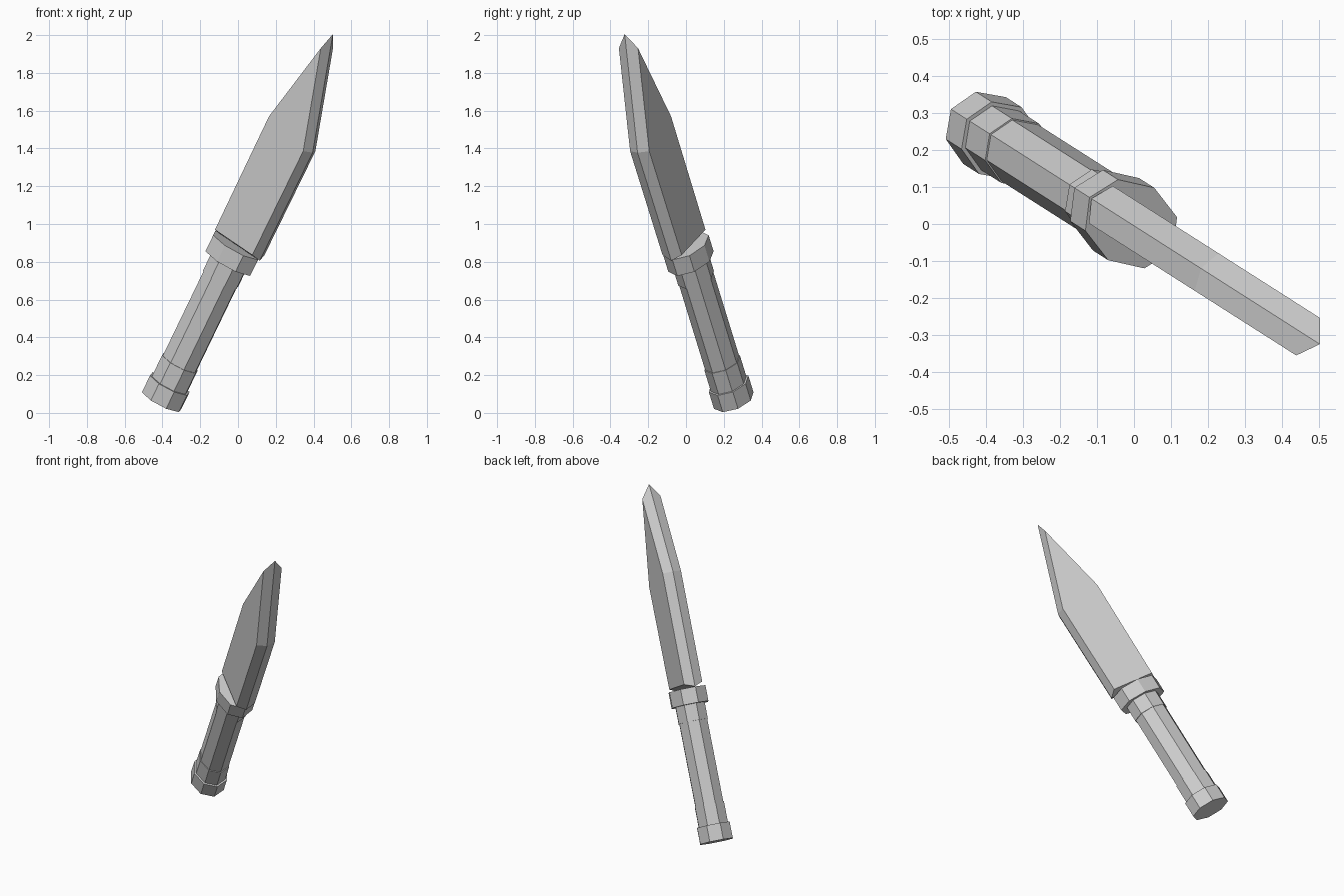
import bpy, bmesh, math
from mathutils import Matrix, Vector

if "Cube" in bpy.data.objects:
    bpy.data.objects.remove(bpy.data.objects["Cube"])

# Tilted knife frame: local x = blade width, y = thickness, z = length
C, S = math.cos(math.radians(32.5)), math.sin(math.radians(32.5))
ct, st = math.cos(math.radians(29.8)), math.sin(math.radians(29.8))
w = Vector((C * ct, -S * ct, -st))
t = Vector((S, C, 0))
d = Vector((C * st, -S * st, ct))
M = Matrix((w, t, d)).transposed().to_4x4()
AXIS_U, AXIS_T = -0.446, -0.004


def loft(name, rings):
    """Skin equal-sized point rings and cap both ends."""
    bm = bmesh.new()
    vs = [[bm.verts.new(M @ Vector(p)) for p in r] for r in rings]
    n = len(vs[0])
    for a, b in zip(vs, vs[1:]):
        for i in range(n):
            j = (i + 1) % n
            bm.faces.new((a[i], a[j], b[j], b[i]))
    bm.faces.new(vs[0][::-1])
    bm.faces.new(vs[-1])
    bmesh.ops.recalc_face_normals(bm, faces=bm.faces)
    me = bpy.data.meshes.new(name)
    bm.to_mesh(me)
    bm.free()
    ob = bpy.data.objects.new(name, me)
    bpy.context.collection.objects.link(ob)
    return ob


def octagon(s, ru, rt):
    return [(AXIS_U + ru * math.cos(k * math.pi / 4),
             AXIS_T + rt * math.sin(k * math.pi / 4), s) for k in range(8)]


def prism(name, s0, s1, ru, rt):
    return loft(name, [octagon(s0, ru, rt), octagon(s1, ru, rt)])


def offset(poly, dist):
    """Mitred outward offset of a counter-clockwise polygon."""
    out = []
    for i, p in enumerate(poly):
        p = Vector(p)
        e1 = (p - Vector(poly[i - 1])).normalized()
        e2 = (Vector(poly[(i + 1) % len(poly)]) - p).normalized()
        n1, n2 = Vector((e1.y, -e1.x)), Vector((e2.y, -e2.x))
        out.append(p + (n1 + n2) * dist / (1 + n1.dot(n2)))
    return out


# Handle parts: pommel, collars, grip, guard
prism("pommel", -0.18, -0.078, 0.124, 0.107)
prism("lower_collar", -0.08, 0.05, 0.113, 0.095)
prism("grip", 0.04, 0.60, 0.108, 0.091)
prism("upper_collar", 0.565, 0.67, 0.113, 0.095)
prism("guard", 0.668, 0.766, 0.154, 0.116)

# Blade: flat outline on both sides, wider ridge outline in the middle
flat = [(-0.572, 0.79), (-0.302, 0.79), (-0.298, 1.426),
        (-0.473, 1.954), (-0.576, 1.479)]
ridge = offset(flat, 0.022)
loft("blade", [[(u, AXIS_T - 0.06, s) for u, s in flat],
               [(u, AXIS_T, s) for u, s in ridge],
               [(u, AXIS_T + 0.06, s) for u, s in flat]])
